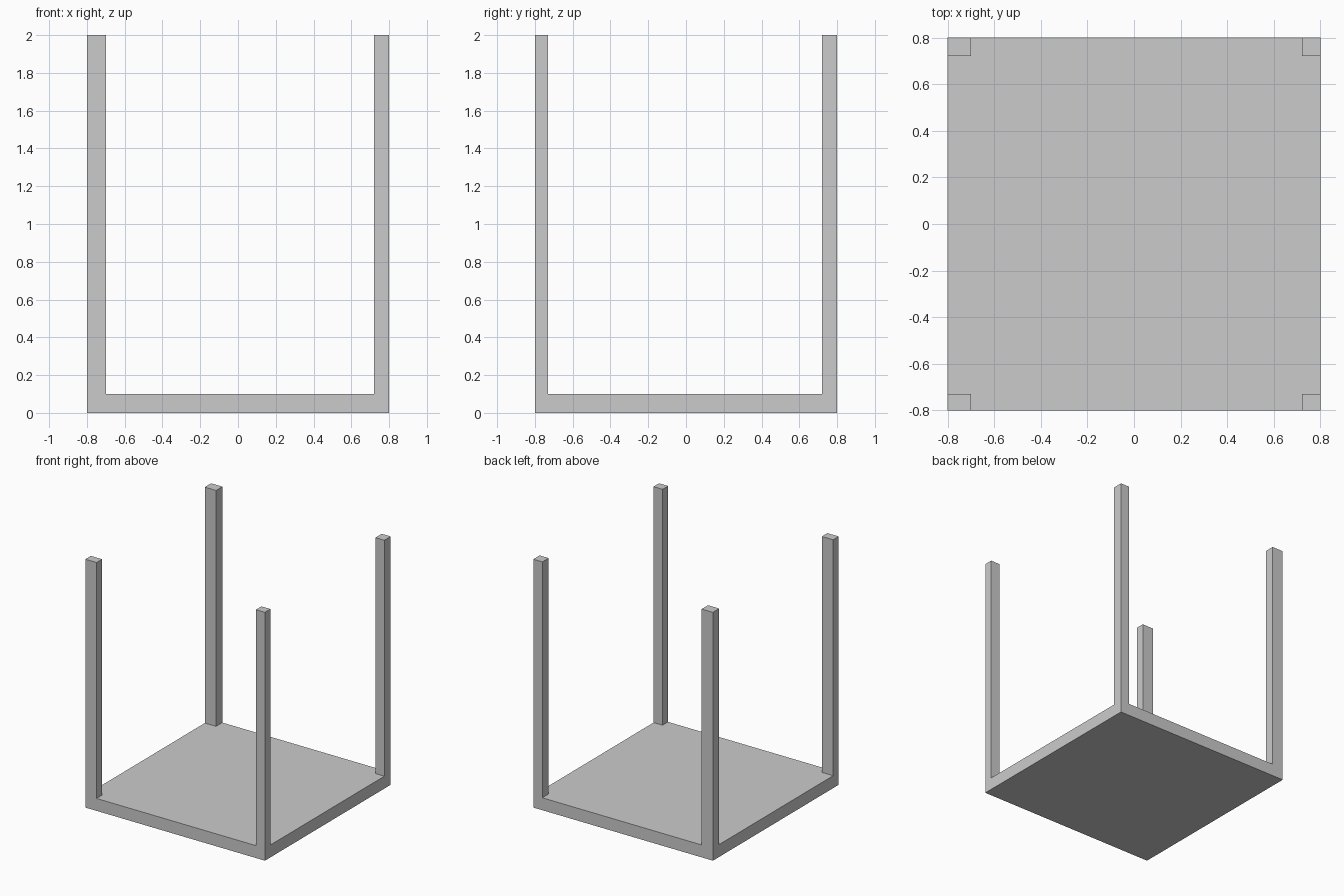
import bpy, bmesh

if "Cube" in bpy.data.objects:
    bpy.data.objects.remove(bpy.data.objects["Cube"])

XS = (-0.80, -0.70, 0.72, 0.80)   # plate outline and leg edges in x
YS = (-0.80, -0.73, 0.72, 0.80)   # plate outline and leg edges in y
PLATE_Z, TOP_Z = 0.10, 2.0


def raise_verts(geom, z):
    for v in geom:
        v.co.z = z


bm = bmesh.new()

# Floor of the plate: 3 x 3 cells whose corners are the leg footprints
grid = [[bm.verts.new((x, y, 0)) for x in XS] for y in YS]
cells = [bm.faces.new((grid[j][i], grid[j][i + 1], grid[j + 1][i + 1], grid[j + 1][i]))
         for j in range(3) for i in range(3)]

# Plate thickness
ext = bmesh.ops.extrude_face_region(bm, geom=cells)["geom"]
raise_verts([e for e in ext if isinstance(e, bmesh.types.BMVert)], PLATE_Z)
bmesh.ops.recalc_face_normals(bm, faces=bm.faces[:])

# Four corner legs pulled out of the plate
corners = []
for f in bm.faces:
    c = f.calc_center_median()
    if c.z > PLATE_Z - 0.001 and not (XS[1] < c.x < XS[2]) and not (YS[1] < c.y < YS[2]):
        corners.append(f)
for f in bmesh.ops.extrude_discrete_faces(bm, faces=corners)["faces"]:
    raise_verts(f.verts, TOP_Z)
bmesh.ops.recalc_face_normals(bm, faces=bm.faces[:])

mesh = bpy.data.meshes.new("table_frame")
bm.to_mesh(mesh)
bm.free()
bpy.context.collection.objects.link(bpy.data.objects.new("table_frame", mesh))
